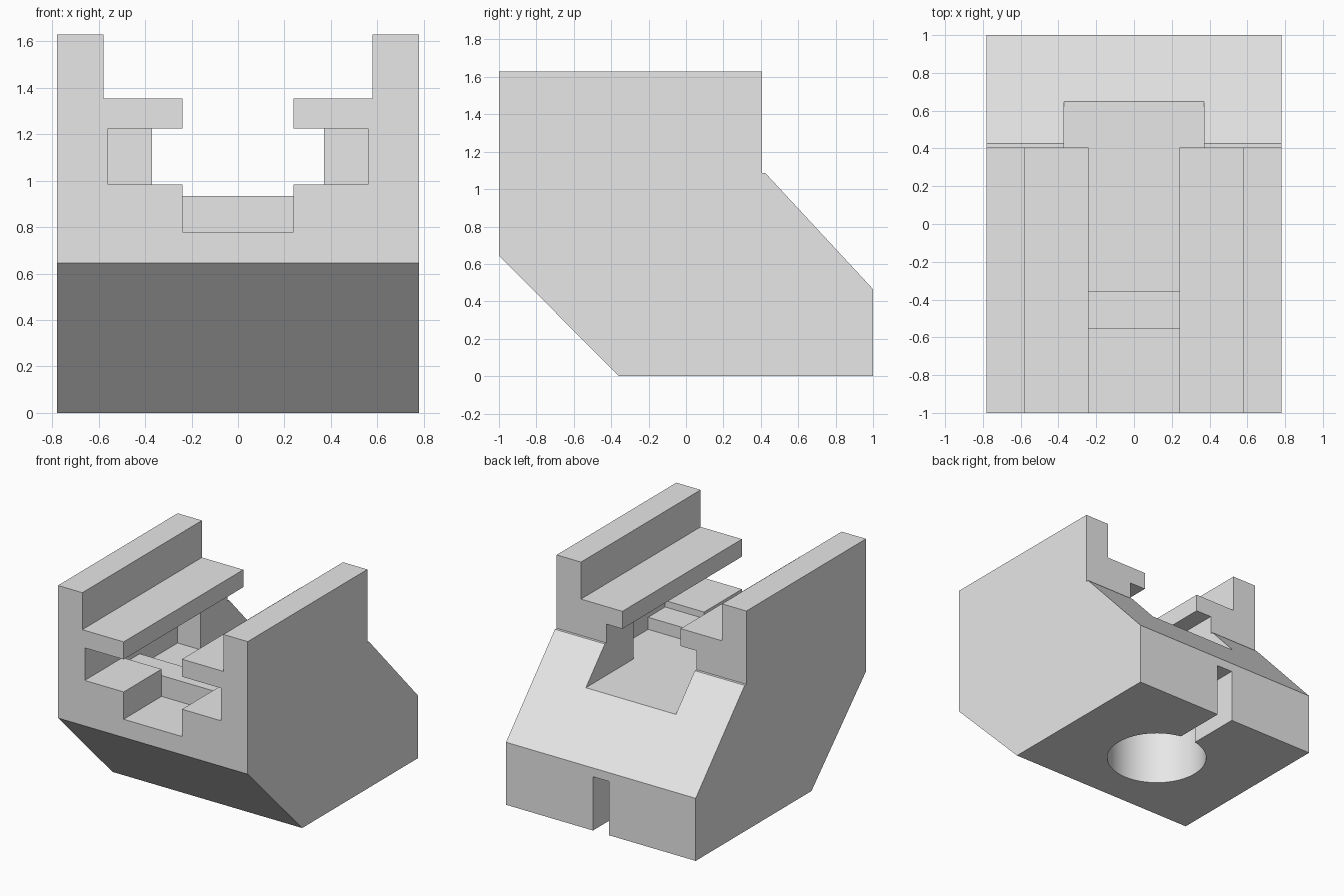
import bpy
import bmesh
import math

cube = bpy.data.objects.get("Cube")
if cube:
    bpy.data.objects.remove(cube, do_unlink=True)

grey = bpy.data.materials.new("light_grey")
grey.use_nodes = True
grey.diffuse_color = (0.8, 0.8, 0.8, 1)
grey.node_tree.nodes["Principled BSDF"].inputs["Base Color"].default_value = (0.8, 0.8, 0.8, 1)


def extrude_profile(name, profile, half_width):
    """Extrude a closed side (y, z) profile across x."""
    bm = bmesh.new()
    face = bm.faces.new([bm.verts.new((-half_width, y, z)) for y, z in profile])
    result = bmesh.ops.extrude_face_region(bm, geom=[face])
    verts = [v for v in result["geom"] if isinstance(v, bmesh.types.BMVert)]
    bmesh.ops.translate(bm, verts=verts, vec=(2 * half_width, 0, 0))
    bmesh.ops.recalc_face_normals(bm, faces=bm.faces[:])
    mesh = bpy.data.meshes.new(name)
    bm.to_mesh(mesh)
    bm.free()
    obj = bpy.data.objects.new(name, mesh)
    bpy.context.collection.objects.link(obj)
    mesh.materials.append(grey)
    return obj


def box_cutter(name, half_width, y0, y1, z0, z1):
    return extrude_profile(name, [(y0, z0), (y1, z0), (y1, z1), (y0, z1)], half_width)


# Block with sloped front underside and sloped back
body = extrude_profile("mount_block", [
    (-1, 0.645), (-0.36, 0), (1, 0), (1, 0.465),
    (0.425, 1.085), (0.405, 1.085), (0.405, 1.63), (-1, 1.63)], 0.78)

# Rail channel, stepped inner pocket and cable slot
cutters = [
    box_cutter("upper_channel", 0.58, -1.2, 1.2, 1.355, 2),
    box_cutter("lip_gap", 0.24, -1.2, 1.2, 1.1, 1.6),
    box_cutter("front_groove", 0.24, -1.2, -0.555, 0.78, 1.3),
    box_cutter("front_slot", 0.56, -1.2, -0.5, 0.983, 1.225),
    box_cutter("ridge_slot", 0.56, -0.555, -0.3, 0.935, 1.225),
    box_cutter("middle_pocket", 0.56, -0.355, 0.09, 0.845, 1.225),
    box_cutter("back_opening", 0.37, 0, 1.2, 0.845, 1.225),
    box_cutter("cable_slot", 0.065, 0.3, 1.2, -0.2, 0.4),
]

# Round socket in the underside
bpy.ops.mesh.primitive_cylinder_add(vertices=64, radius=0.35, depth=0.62, location=(0, 0.25, 0.1))
socket = bpy.context.object
socket.name = "round_socket"
socket.data.materials.append(grey)
cutters.append(socket)

bpy.ops.object.select_all(action='DESELECT')
bpy.context.view_layer.objects.active = body
body.select_set(True)
for cutter in cutters:
    cutter.hide_render = True
    mod = body.modifiers.new(cutter.name, 'BOOLEAN')
    mod.operation = 'DIFFERENCE'
    mod.solver = 'EXACT'
    mod.object = cutter
    bpy.ops.object.modifier_apply(modifier=mod.name)
    bpy.data.objects.remove(cutter, do_unlink=True)

bpy.ops.object.shade_smooth_by_angle(angle=math.radians(30))
